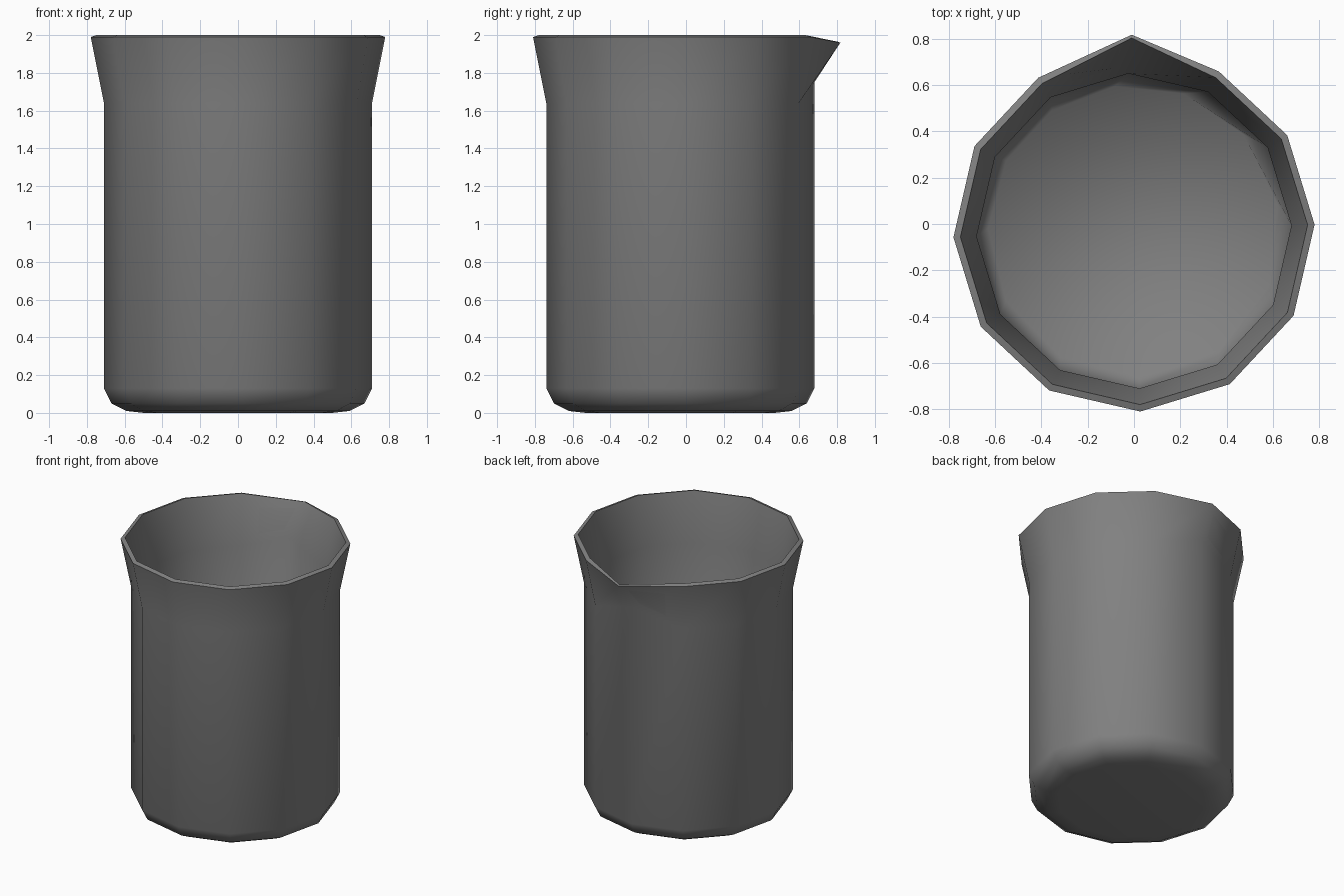
import bpy
import bmesh
from math import cos, sin, radians

cube = bpy.data.objects.get("Cube")
if cube:
    bpy.data.objects.remove(cube, do_unlink=True)

SIDES = 12
CENTRE_Y = -0.03
SPOUT = 3  # index of the column that is pulled out into the lip

# Profile (radius, height): underside, outer wall, rim, inner wall, floor
PROFILE = [
    (0.50, 0.0), (0.59, 0.01), (0.67, 0.05), (0.71, 0.13), (0.71, 1.64),
    (0.78, 1.99), (0.75, 2.0),
    (0.68, 1.64), (0.68, 0.13), (0.63, 0.06),
]
OUTER_NECK, OUTER_RIM, INNER_RIM, INNER_NECK = 4, 5, 6, 7
FLOOR = len(PROFILE) - 1

# Glass grey
grey = bpy.data.materials.new("grey")
grey.use_nodes = True
colour = (0.22, 0.22, 0.22, 1.0)
grey.diffuse_color = colour
grey.node_tree.nodes["Principled BSDF"].inputs["Base Color"].default_value = colour

# Rings of the vessel
bm = bmesh.new()
rings = []
for level, (radius, z) in enumerate(PROFILE):
    ring = []
    for k in range(SIDES):
        angle = 2 + k * 360 / SIDES
        if level == FLOOR:  # the floor is slightly twisted against the wall
            angle += 3 + 6.5 * cos(radians(angle - 25))
        a = radians(angle)
        ring.append(bm.verts.new((radius * cos(a), CENTRE_Y + radius * sin(a), z)))
    rings.append(ring)

# Pouring lip
rings[OUTER_RIM][SPOUT].co = (-0.01, 0.817, 1.96)
rings[INNER_RIM][SPOUT].co = (-0.01, 0.803, 1.965)
for level in (OUTER_NECK, INNER_NECK):
    rings[level][SPOUT].co.z = 1.75

# Walls between neighbouring rings, then the underside and the floor
for low, high in zip(rings, rings[1:]):
    for k in range(SIDES):
        n = (k + 1) % SIDES
        bm.faces.new((low[k], low[n], high[n], high[k]))
bm.faces.new(list(reversed(rings[0])))
bm.faces.new(rings[FLOOR])
bmesh.ops.recalc_face_normals(bm, faces=bm.faces)

mesh = bpy.data.meshes.new("beaker")
bm.to_mesh(mesh)
bm.free()
mesh.materials.append(grey)
beaker = bpy.data.objects.new("beaker", mesh)
bpy.context.collection.objects.link(beaker)

# Smooth walls with a crisp rim
bpy.ops.object.select_all(action="DESELECT")
beaker.select_set(True)
bpy.context.view_layer.objects.active = beaker
bpy.ops.object.shade_smooth_by_angle(angle=radians(60))
